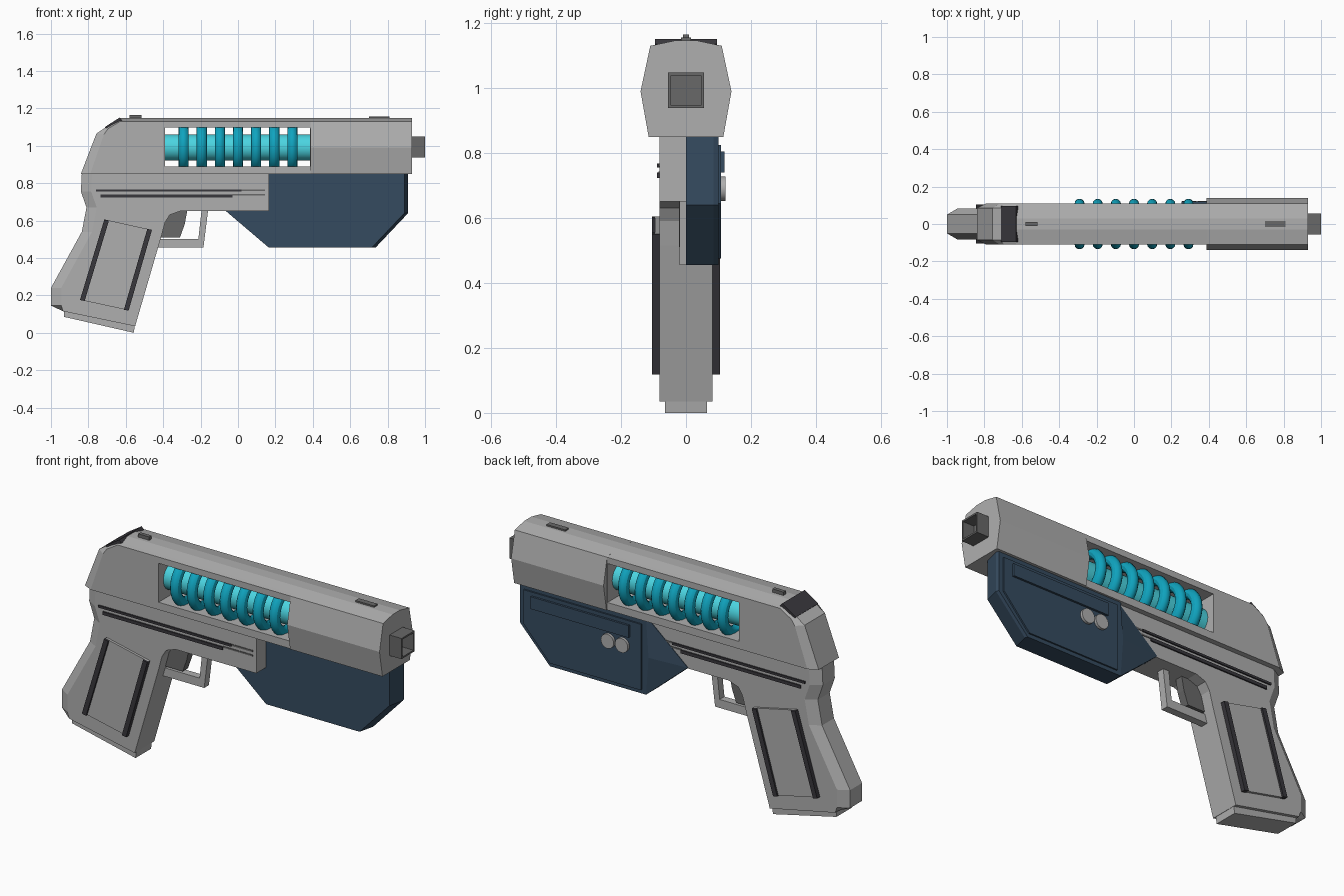
import bpy, bmesh, math

if "Cube" in bpy.data.objects:
    bpy.data.objects.remove(bpy.data.objects["Cube"])


def material(name, rgb):
    m = bpy.data.materials.new(name)
    m.diffuse_color = (*rgb, 1)
    m.use_nodes = True
    m.node_tree.nodes["Principled BSDF"].inputs["Base Color"].default_value = m.diffuse_color
    return m


GREY = material("light grey", (0.43, 0.43, 0.43))
STEEL = material("dark grey", (0.14, 0.14, 0.14))
BLACK = material("charcoal", (0.04, 0.038, 0.045))
NAVY = material("navy blue", (0.036, 0.07, 0.115))
TEAL = material("deep cyan", (0.005, 0.37, 0.52))
CYAN = material("bright cyan", (0.07, 0.66, 0.75))


def loft(name, mat, layers, axis="y"):
    """Join rings of equal point count; each layer is (offset, [(a, b), ...])."""
    bm = bmesh.new()
    rings = []
    for d, pts in layers:
        rings.append([bm.verts.new((a, d, b) if axis == "y" else (d, a, b)) for a, b in pts])
    n = len(rings[0])
    for r, s in zip(rings, rings[1:]):
        for i in range(n):
            bm.faces.new((r[i], r[(i + 1) % n], s[(i + 1) % n], s[i]))
    bm.faces.new(rings[0])
    bm.faces.new(rings[-1])
    bmesh.ops.recalc_face_normals(bm, faces=bm.faces)
    me = bpy.data.meshes.new(name)
    bm.to_mesh(me)
    bm.free()
    me.materials.append(mat)
    ob = bpy.data.objects.new(name, me)
    bpy.context.collection.objects.link(ob)
    return ob


def slab(name, mat, pts, y0, y1):
    return loft(name, mat, [(y0, pts), (y1, pts)])


def rect(x0, x1, z0, z1):
    return [(x0, z0), (x1, z0), (x1, z1), (x0, z1)]


def both_sides(name, mat, pts, y0, y1):
    slab(name + "_right", mat, pts, -y1, -y0)
    slab(name + "_left", mat, pts, y0, y1)


def symmetric(half):
    """Mirror (y, ring) layers given from the outside inwards."""
    return [(-y, p) for y, p in half] + [(y, p) for y, p in reversed(half)]


# slide: rear and middle part, chamfered at the back and the top
def slide_ring(shift, top):
    return [(0.40, 0.85), (0.40, top), (-0.635 + shift * 0.1, top), (-0.71 + shift * 0.3, 1.096 - shift * 0.1),
            (-0.757 + shift * 0.8, 1.065 - shift * 0.1), (-0.84 + shift, 0.85)]


slide = loft("slide_body", GREY, symmetric([(0.11, slide_ring(0.05, 1.13)),
                                            (0.085, slide_ring(0, 1.135)),
                                            (0.03, slide_ring(0, 1.147))]))

# window cut straight through the slide
cutter = slab("window_cutter", GREY, rect(-0.39, 0.385, 0.89, 1.097), -0.5, 0.5)
cutter.hide_render = True
mod = slide.modifiers.new("window", "BOOLEAN")
mod.operation = "DIFFERENCE"
mod.solver = "EXACT"
mod.object = cutter
bpy.context.view_layer.objects.active = slide
bpy.ops.object.modifier_apply(modifier=mod.name)
bpy.data.objects.remove(cutter)

# slide front: flared faceted section
half = [(0.115, 0.85), (0.14, 0.99), (0.11, 1.13), (0.03, 1.147)]
section = half + [(-y, z) for y, z in reversed(half)]
loft("slide_front", GREY, [(0.387, section), (0.93, section)], "x")

# rear dark plate and sights
slab("rear_plate", BLACK, [(-0.632, 1.151), (-0.712, 1.1), (-0.70, 1.085), (-0.62, 1.135)], -0.095, 0.095)
slab("rear_sight", STEEL, rect(-0.58, -0.515, 1.14, 1.165), -0.01, 0.01)
slab("front_sight", STEEL, rect(0.70, 0.81, 1.14, 1.155), -0.015, 0.015)


# square hollow muzzle
def square(r):
    return rect(-r, r, 0.993 - r, 0.993 + r)


loft("muzzle", STEEL, [(0.92, square(0.055)), (1.0, square(0.055)),
                       (1.0, square(0.046)), (0.935, square(0.046))], "x")

# glowing core and coil rings
turn = (0, math.pi / 2, 0)
bpy.ops.mesh.primitive_cylinder_add(vertices=32, radius=0.07, depth=0.79, location=(0, 0, 0.99), rotation=turn)
core = bpy.context.object
core.name = "energy_core"
core.data.materials.append(CYAN)
bpy.ops.object.shade_smooth_by_angle()
for i in range(7):
    bpy.ops.mesh.primitive_torus_add(major_segments=32, minor_segments=12, major_radius=0.108, minor_radius=0.027,
                                     location=((i - 3) * 0.097, 0, 0.992), rotation=turn)
    ring = bpy.context.object
    ring.name = f"coil_ring_{i + 1}"
    ring.data.materials.append(TEAL)
    bpy.ops.object.shade_smooth_by_angle()

# frame and grip in one profile, rear edges chamfered
front_pts = [(0.165, 0.855), (0.165, 0.65), (-0.31, 0.65), (-0.365, 0.63), (-0.39, 0.59),
             (-0.41, 0.515), (-0.55, 0.035), (-0.935, 0.115)]
rear_pts = [(-1.0, 0.145), (-1.0, 0.24), (-0.835, 0.54), (-0.81, 0.67), (-0.84, 0.755), (-0.835, 0.855)]
loft("frame_and_grip", GREY, symmetric([(0.082, front_pts + [(x + 0.055, z) for x, z in rear_pts]),
                                        (0.05, front_pts + rear_pts)]))
slab("grip_base", GREY, [(-0.93, 0.13), (-0.93, 0.085), (-0.557, 0.0), (-0.55, 0.05)], -0.065, 0.065)

# grip panels with dark rails
both_sides("grip_panel", GREY, [(-0.71, 0.605), (-0.46, 0.55), (-0.585, 0.12), (-0.84, 0.175)], 0.08, 0.095)
both_sides("grip_rail_back", BLACK, [(-0.715, 0.605), (-0.69, 0.60), (-0.82, 0.17), (-0.845, 0.175)], 0.08, 0.105)
both_sides("grip_rail_front", BLACK, [(-0.485, 0.555), (-0.46, 0.55), (-0.585, 0.118), (-0.61, 0.123)], 0.08, 0.105)

# thin rails along the frame
both_sides("frame_rail_upper", BLACK, rect(-0.76, 0.02, 0.755, 0.767), 0.08, 0.089)
both_sides("frame_rail_lower", BLACK, rect(-0.735, -0.03, 0.723, 0.74), 0.08, 0.089)
both_sides("frame_slot_upper", STEEL, rect(0.02, 0.145, 0.758, 0.767), 0.08, 0.085)
both_sides("frame_slot_lower", STEEL, rect(-0.03, 0.145, 0.735, 0.743), 0.08, 0.085)

# trigger and guard
slab("trigger", STEEL, [(-0.42, 0.51), (-0.31, 0.51), (-0.285, 0.58), (-0.27, 0.66), (-0.38, 0.66)], -0.022, 0.022)
slab("trigger_guard", GREY, [(-0.44, 0.455), (-0.185, 0.455), (-0.16, 0.655), (-0.195, 0.655),
                             (-0.212, 0.5), (-0.43, 0.5)], -0.02, 0.02)


# one-sided blue under-barrel housing
def housing(tip, inset):
    return [(0.165, 0.855), (tip, 0.655), (0.165, 0.455), (0.735 - inset, 0.455),
            (0.91 - inset, 0.64), (0.91 - inset, 0.85), (0.89 - inset, 0.855)]


loft("housing", NAVY, [(0.0, housing(-0.07, 0.02)), (0.085, housing(-0.07, 0)), (0.1, housing(0.15, 0.005))])
slab("housing_plate", NAVY, [(0.19, 0.825), (0.19, 0.475), (0.725, 0.475), (0.88, 0.645), (0.88, 0.825)], 0.09, 0.108)
slab("housing_bar", NAVY, rect(0.255, 0.83, 0.74, 0.805), 0.1, 0.119)
for i, x in enumerate((0.378, 0.295)):
    bpy.ops.mesh.primitive_cylinder_add(vertices=24, radius=0.038, depth=0.03, location=(x, 0.107, 0.69),
                                        rotation=(math.pi / 2, 0, 0))
    knob = bpy.context.object
    knob.name = f"housing_button_{i + 1}"
    knob.data.materials.append(GREY)
    bpy.ops.object.shade_smooth_by_angle()
